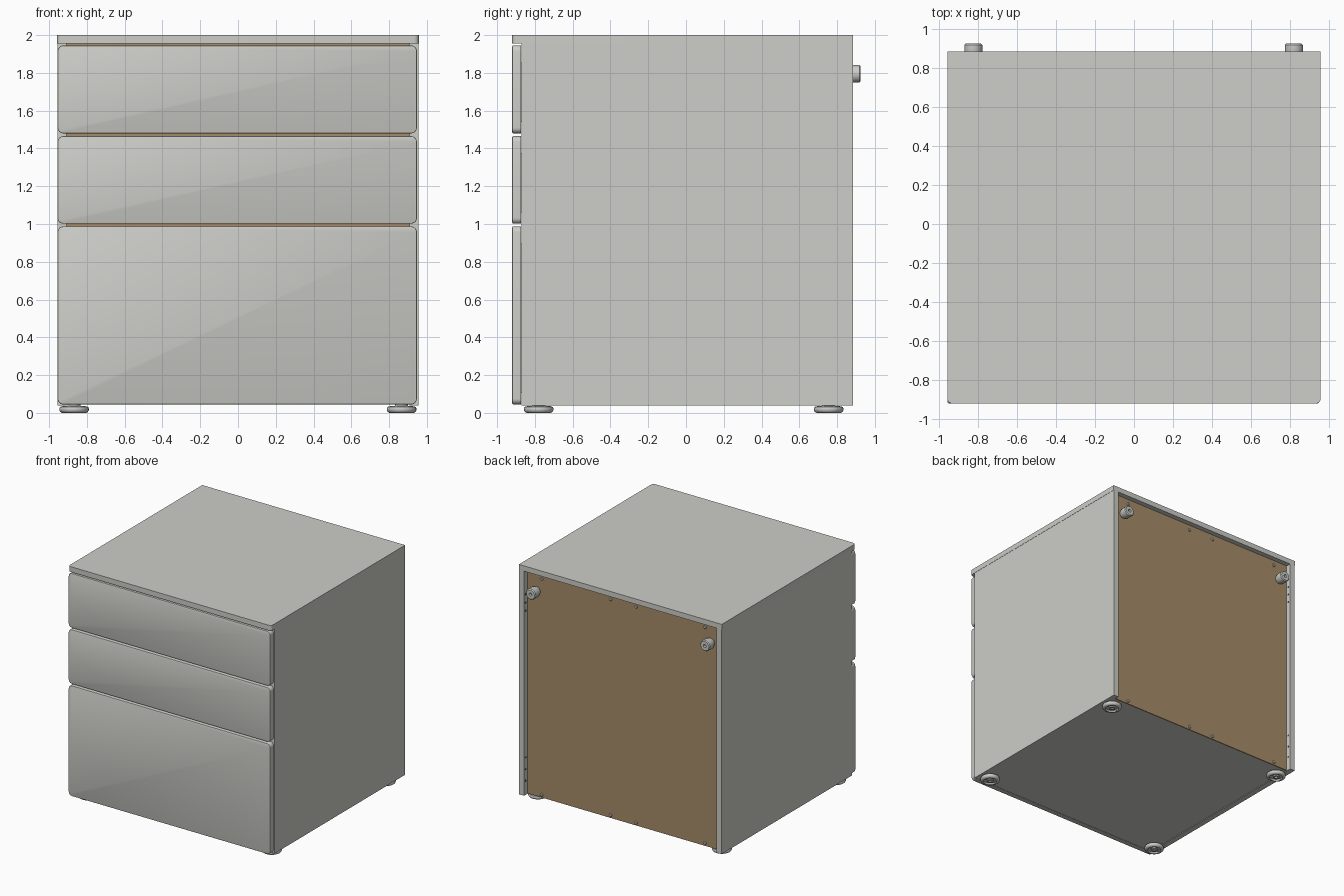
import bpy, bmesh, math
from mathutils import Matrix, Vector

if "Cube" in bpy.data.objects:
    bpy.data.objects.remove(bpy.data.objects["Cube"])


def material(name, rgb):
    m = bpy.data.materials.new(name)
    m.diffuse_color = (*rgb, 1)
    m.use_nodes = True
    m.node_tree.nodes["Principled BSDF"].inputs["Base Color"].default_value = m.diffuse_color
    return m


GREY = material("light grey board", (0.61, 0.615, 0.58))
BROWN = material("brown hardboard", (0.385, 0.26, 0.14))
PLASTIC = material("pale plastic", (0.60, 0.60, 0.58))
DARK = material("dark hole", (0.08, 0.08, 0.08))


def finish(name, bm, mat, smooth=False):
    bmesh.ops.recalc_face_normals(bm, faces=bm.faces)
    me = bpy.data.meshes.new(name)
    bm.to_mesh(me)
    bm.free()
    me.materials.append(mat)
    ob = bpy.data.objects.new(name, me)
    bpy.context.collection.objects.link(ob)
    if smooth:
        bpy.context.view_layer.objects.active = ob
        ob.select_set(True)
        bpy.ops.object.shade_smooth_by_angle(angle=math.radians(35))
        ob.select_set(False)
    return ob


def box_bm(x, y, z):
    bm = bmesh.new()
    bmesh.ops.create_cube(bm, size=1)
    for v in bm.verts:
        v.co = Vector([a[0] + (c + 0.5) * (a[1] - a[0]) for a, c in zip((x, y, z), v.co)])
    return bm


def box(name, x, y, z, mat=GREY):
    return finish(name, box_bm(x, y, z), mat)


def lathe(name, profile, loc, mat, axis="Z", steps=32):
    """Spin (radius, height) points about an axis through loc."""
    bm = bmesh.new()
    vs = [bm.verts.new((r, 0, h)) for r, h in profile]
    es = [bm.edges.new(p) for p in zip(vs, vs[1:])]
    bmesh.ops.spin(bm, geom=vs + es, cent=(0, 0, 0), axis=(0, 0, 1),
                   angle=math.tau, steps=steps)
    bmesh.ops.remove_doubles(bm, verts=bm.verts, dist=1e-5)
    rot = {"Z": Matrix(), "Y": Matrix.Rotation(-math.pi / 2, 4, "X"),
           "X": Matrix.Rotation(math.pi / 2, 4, "Y")}[axis]
    bm.transform(Matrix.Translation(loc) @ rot)
    return finish(name, bm, mat, True)


# top board with rounded front corners
bm = box_bm((-0.957, 0.957), (-0.92, 0.885), (1.955, 2.0))
edges = [e for e in bm.edges if all(v.co.y < 0 for v in e.verts)
         and abs(e.verts[0].co.z - e.verts[1].co.z) > 0.01]
bmesh.ops.bevel(bm, geom=edges, offset=0.025, segments=6, profile=0.5, affect="EDGES")
finish("top_board", bm, GREY, True)

# carcass
box("left_side", (-0.955, -0.907), (-0.87, 0.885), (0.04, 1.955))
box("right_side", (0.907, 0.955), (-0.87, 0.885), (0.04, 1.955))
box("bottom_board", (-0.907, 0.907), (-0.87, 0.83), (0.045, 0.09))
box("back_panel", (-0.907, 0.907), (0.83, 0.842), (0.045, 1.955), BROWN)

# drawers: rounded front plate plus a plain open box behind
for name, z0, z1 in (("lower", 0.045, 0.987), ("middle", 1.002, 1.465), ("upper", 1.48, 1.945)):
    bm = box_bm((-0.955, 0.947), (-0.92, -0.873), (z0, z1))
    edges = [e for e in bm.edges if abs(e.verts[0].co.y - e.verts[1].co.y) > 0.01]
    bmesh.ops.bevel(bm, geom=edges, offset=0.03, segments=6, profile=0.5, affect="EDGES")
    edges = [e for e in bm.edges if all(v.co.y < -0.919 for v in e.verts)]
    bmesh.ops.bevel(bm, geom=edges, offset=0.005, segments=2, profile=0.5, affect="EDGES")
    finish(name + "_drawer_front", bm, GREY, True)
    a, b = z0 + 0.06, z1 - 0.09
    box(name + "_drawer_floor", (-0.86, 0.86), (-0.873, 0.76), (a, a + 0.02))
    box(name + "_drawer_back", (-0.86, 0.86), (0.74, 0.76), (a + 0.02, b))
    for s, side in ((-1, "left"), (1, "right")):
        box(f"{name}_drawer_{side}_wall", sorted((s * 0.86, s * 0.84)),
            (-0.873, 0.74), (a + 0.02, b))

# feet: round glides with a ribbed hollow underneath
FOOT = [(0, 0.046), (0.035, 0.046), (0.035, 0.036), (0.066, 0.035), (0.075, 0.031),
        (0.078, 0.024), (0.078, 0.014), (0.073, 0.005), (0.064, 0), (0.053, 0),
        (0.051, 0.014), (0.026, 0.014), (0.026, 0.004), (0.012, 0.004), (0.012, 0.016),
        (0, 0.016)]
for x in (-0.868, 0.866):
    for y in (-0.78, 0.755):
        lathe("foot", FOOT, (x, y, 0), PLASTIC)
        for s in (-1, 1):
            box("foot_rib", sorted((x + s * 0.025, x + s * 0.052)),
                (y - 0.004, y + 0.004), (0.005, 0.016), PLASTIC)

# wall bumpers on the back
BUMPER = [(0, 0), (0.036, 0), (0.046, 0.025), (0.046, 0.076), (0.039, 0.083),
          (0.013, 0.083), (0.013, 0.06), (0, 0.06)]
for x in (-0.824, 0.82):
    lathe("wall_bumper", BUMPER, (x, 0.842, 1.795), PLASTIC, "Y")

# screws along the back panel, holes inside the side boards
SCREW = [(0.013, 0), (0.013, 0.006), (0.009, 0.01), (0, 0.01)]
for x in (-0.77, -0.12, 0.12, 0.77):
    for z in (0.07, 1.91):
        lathe("back_screw", SCREW, (x, 0.842, z), PLASTIC, "Y", 12)
for s in (-1, 1):
    for z in (0.16, 0.26, 0.36, 1.61, 1.68, 1.75):
        lathe("side_hole", [(0, -0.001), (0.009, -0.001), (0.009, 0.001), (0, 0.001)],
              (s * 0.907, 0.863, z), DARK, "X", 12)
